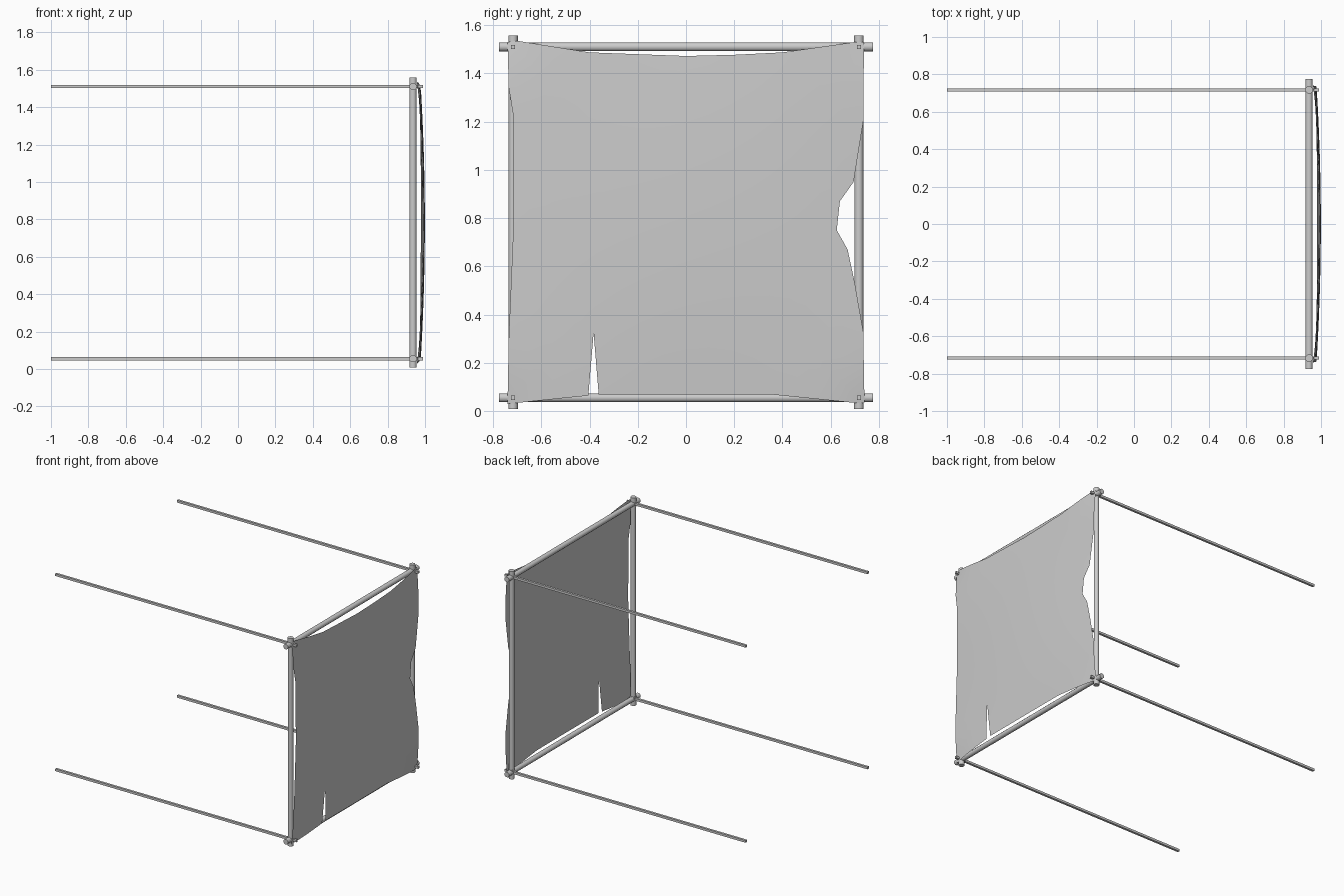
import bpy, bmesh, math
from mathutils import Vector

cube = bpy.data.objects.get("Cube")
if cube:
    bpy.data.objects.remove(cube)

grey = bpy.data.materials.new("plain grey")
grey.use_nodes = True
colour = (0.6, 0.6, 0.6, 1)
grey.diffuse_color = colour
grey.node_tree.nodes["Principled BSDF"].inputs["Base Color"].default_value = colour

FRAME_X, SIDE, LOW, HIGH = 0.936, 0.717, 0.055, 1.51
MID = (LOW + HIGH) / 2


def finish(bm, name):
    mesh = bpy.data.meshes.new(name)
    bm.to_mesh(mesh)
    bm.free()
    mesh.materials.append(grey)
    obj = bpy.data.objects.new(name, mesh)
    bpy.context.collection.objects.link(obj)
    bpy.ops.object.select_all(action="DESELECT")
    obj.select_set(True)
    bpy.context.view_layer.objects.active = obj
    bpy.ops.object.shade_smooth_by_angle(angle=math.radians(50))
    return obj


def bar(name, start, end, radius, sides=8):
    """Straight pole with flats facing the axes."""
    start, end = Vector(start), Vector(end)
    axis = end - start
    bm = bmesh.new()
    bmesh.ops.create_cone(bm, cap_ends=True, segments=sides, depth=axis.length,
                          radius1=radius / math.cos(math.pi / sides),
                          radius2=radius / math.cos(math.pi / sides))
    for v in bm.verts:
        turn = math.pi / sides
        x, y = v.co.x, v.co.y
        v.co.x = x * math.cos(turn) - y * math.sin(turn)
        v.co.y = x * math.sin(turn) + y * math.cos(turn)
    turn = Vector((0, 0, 1)).rotation_difference(axis).to_matrix()
    for v in bm.verts:
        v.co = turn @ v.co + (start + end) / 2
    return finish(bm, name)


# Frame: two posts and two crossbars
for side, label in ((-1, "right"), (1, "left")):
    y = side * SIDE
    bar(label + "_post", (FRAME_X, y, LOW), (FRAME_X, y, HIGH), 0.018)
for z, label in ((LOW, "lower"), (HIGH, "upper")):
    bar(label + "_crossbar", (FRAME_X, -SIDE, z), (FRAME_X, SIDE, z), 0.018)

# Corner fittings and long guide rods
for side, s_label in ((-1, "right"), (1, "left")):
    for z, up, z_label in ((LOW, -1, "lower"), (HIGH, 1, "upper")):
        y = side * SIDE
        name = z_label + "_" + s_label
        bar(name + "_post_end", (FRAME_X, y, z - up * 0.02),
            (FRAME_X, y, MID + up * 0.775), 0.0195)
        bar(name + "_crossbar_end", (FRAME_X, y - side * 0.02, z),
            (FRAME_X, side * 0.775, z), 0.0185)
        bar(name + "_rod", (-1, y, z), (0.989, y, z), 0.0085, 4)

# Torn cloth outline as (y, z), anticlockwise from the lower right corner
outline = [(-0.74, 0.03), (-0.72, 0.032), (-0.405, 0.064), (-0.383, 0.325),
           (-0.362, 0.068), (0.36, 0.068), (0.72, 0.032), (0.74, 0.035),
           (0.735, 0.33), (0.70, 0.53), (0.67, 0.67), (0.625, 0.75),
           (0.638, 0.87), (0.695, 0.95), (0.735, 1.2), (0.738, 1.53),
           (0.70, 1.53), (0.4, 1.487), (0.2, 1.477), (0, 1.472),
           (-0.4, 1.487), (-0.70, 1.535), (-0.74, 1.53), (-0.735, 1.34),
           (-0.717, 1.23), (-0.715, 0.78), (-0.735, 0.3)]
bm = bmesh.new()
bm.faces.new([bm.verts.new((0, y, z)) for y, z in outline])
for i in range(1, 16):
    f = i / 8 - 1
    for point, normal in (((0, f * 0.74, 0), (0, 1, 0)),
                          ((0, 0, MID + f * 0.75), (0, 0, 1))):
        bmesh.ops.bisect_plane(bm, geom=bm.verts[:] + bm.edges[:] + bm.faces[:],
                               plane_co=point, plane_no=normal)
bmesh.ops.triangulate(bm, faces=bm.faces[:])
# Billow the cloth outward, with the corners pinned back to the frame
for v in bm.verts:
    u = min(1, abs(v.co.y) / 0.74)
    w = min(1, abs(v.co.z - MID) / 0.75)
    v.co.x = 0.957 + 0.019 * (1 - (u * w) ** 6) + 0.023 * (1 - u * u) * (1 - w * w)
finish(bm, "torn_cloth")
